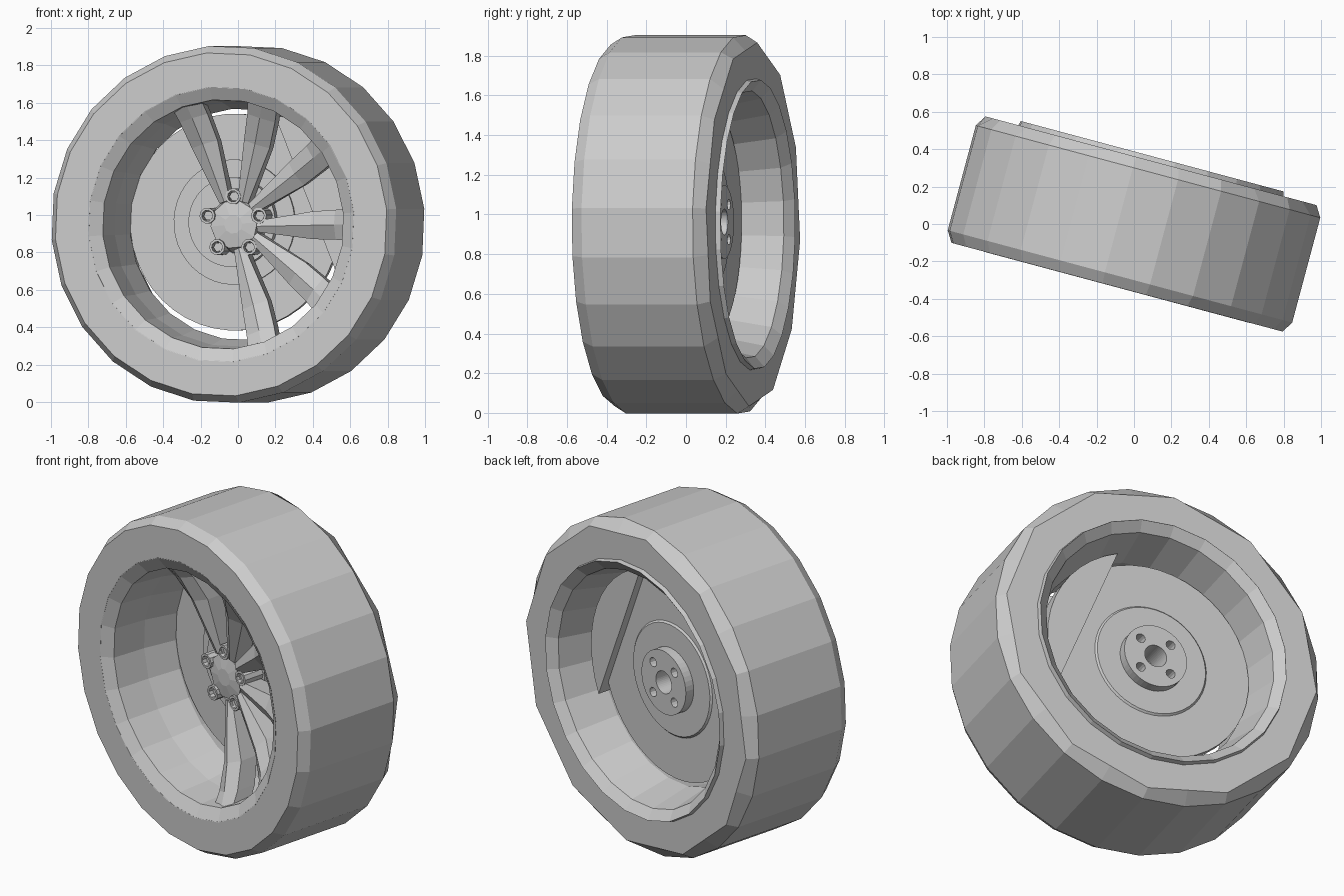
import bpy, bmesh
from math import sin, cos, pi, radians
from mathutils import Matrix, Vector

cube = bpy.data.objects.get("Cube")
if cube:
    bpy.data.objects.remove(cube, do_unlink=True)

SIDES = 24
PHASE = radians(5)
# The brake sits slightly off the wheel centre
BRAKE = Vector((-0.04, 0.012))
# The wheel is steered slightly; everything is built around the y axle first
PLACE = Matrix.Translation((0, 0, 0.95)) @ Matrix.Rotation(radians(-15), 4, 'Z')

grey = bpy.data.materials.new("plain_grey")
grey.use_nodes = True
grey.diffuse_color = (0.6, 0.6, 0.6, 1)
grey.node_tree.nodes["Principled BSDF"].inputs["Base Color"].default_value = (0.6, 0.6, 0.6, 1)


def finish(name, bm):
    bmesh.ops.remove_doubles(bm, verts=bm.verts, dist=0.0005)
    bmesh.ops.recalc_face_normals(bm, faces=bm.faces)
    mesh = bpy.data.meshes.new(name)
    bm.to_mesh(mesh)
    bm.free()
    mesh.materials.append(grey)
    obj = bpy.data.objects.new(name, mesh)
    bpy.context.collection.objects.link(obj)
    obj.matrix_world = PLACE
    return obj


def bridge(bm, a, b):
    n = len(a)
    for i in range(n):
        j = (i + 1) % n
        bm.faces.new((a[i], a[j], b[j], b[i]))


def lathe(name, profile, sides=SIDES, centre=(0, 0), coarse=()):
    """Spin a closed (radius, depth) profile; coarse rings have half the sides."""
    bm = bmesh.new()
    rings = []
    for k, (r, y) in enumerate(profile):
        angles = [PHASE + 2 * pi * i / sides for i in range(sides)]
        pts = [Vector((r * cos(a), y, r * sin(a))) for a in angles]
        if k in coarse:
            for i in range(1, sides, 2):
                pts[i] = (pts[i - 1] + pts[(i + 1) % sides]) / 2
        shift = Vector((centre[0], 0, centre[1]))
        rings.append([bm.verts.new(p + shift) for p in pts])
    for k in range(len(rings)):
        bridge(bm, rings[k], rings[(k + 1) % len(rings)])
    return finish(name, bm)


def polar(r, degrees):
    return Vector((r * cos(radians(degrees)), r * sin(radians(degrees))))


# Tyre with bevelled shoulders, the rear one cut more coarsely
lathe("tyre", [(0.735, -0.35), (0.92, -0.35), (0.957, -0.29), (0.957, 0.29),
               (0.92, 0.35), (0.735, 0.35)], coarse=(4,))

# Rim barrel with a shallow front lip and a flared rear lip
lathe("rim_barrel", [(0.738, -0.351), (0.668, -0.31), (0.655, -0.11), (0.62, 0.08),
                     (0.675, 0.33), (0.73, 0.375), (0.738, 0.345)])

# Brake disc with hub on both sides
disc = lathe("brake_disc", [(0.065, 0.02), (0.24, 0.02), (0.24, 0.07), (0.335, 0.07),
                            (0.335, 0.085), (0.58, 0.085), (0.58, 0.125), (0.33, 0.125),
                            (0.32, 0.135), (0.185, 0.135), (0.185, 0.19), (0.065, 0.19)],
             sides=44, centre=BRAKE)

# Four blind holes in the rear of the hub
for k in range(4):
    cutter = lathe("hole_cutter", [(0, 0.1), (0.027, 0.1), (0.027, 0.23), (0, 0.23)],
                   sides=12, centre=BRAKE + polar(0.125, 45 + 90 * k))
    cutter.hide_render = True
    mod = disc.modifiers.new("hole", 'BOOLEAN')
    mod.object = cutter
    mod.solver = 'EXACT'
    bpy.context.view_layer.objects.active = disc
    bpy.ops.object.modifier_apply(modifier=mod.name)
    bpy.data.objects.remove(cutter, do_unlink=True)

# Brake caliper: a circle segment over one edge of the disc
bm = bmesh.new()
front, back = [], []
for i in range(13):
    x, z = BRAKE + polar(0.63, 22 - 48 + 96 * i / 12)
    front.append(bm.verts.new((x, 0.075, z)))
    back.append(bm.verts.new((x, 0.17, z)))
bridge(bm, front, back)
bm.faces.new(front)
bm.faces.new(back)
finish("brake_caliper", bm)

# Centre cap
lathe("centre_cap", [(0, 0.03), (0.16, 0.03), (0.13, -0.085), (0.05, -0.1), (0, -0.1)], sides=10)

# Wheel bolts sitting in short cups
for k in range(5):
    where = polar(0.15, 90 + 72 * k)
    lathe("bolt_cup", [(0.03, 0.03), (0.043, 0.03), (0.043, -0.105), (0.03, -0.105)],
          sides=10, centre=where)
    lathe("wheel_bolt", [(0, 0.03), (0.026, 0.03), (0.026, -0.08), (0, -0.08)],
          sides=6, centre=where)


def spoke(name, pair_angle, side):
    """Ridged spoke from beside a bolt out to the rim lip."""
    axis = Vector((cos(pair_angle), 0, sin(pair_angle)))
    across = Vector((-sin(pair_angle), 0, cos(pair_angle))) * side
    root = axis * 0.12 + across * 0.05
    tip_angle = pair_angle + side * radians(18)
    tip = Vector((cos(tip_angle), 0, sin(tip_angle))) * 0.715
    along = (tip - root).normalized()
    wide = Vector((-along.z, 0, along.x))
    bm = bmesh.new()
    rings = []
    # share of length, half width, front, ridge, back
    for t, w, f, ridge, b in ((0, 0.03, -0.09, -0.1, 0.02), (0.55, 0.074, -0.15, -0.19, -0.03),
                              (0.8, 0.08, -0.22, -0.25, -0.09), (1, 0.085, -0.31, -0.315, -0.17)):
        c = root.lerp(tip, t)
        section = ((-w, f), (0, ridge), (w, f), (w * 0.85, b), (-w * 0.85, b))
        rings.append([bm.verts.new(c + wide * s + Vector((0, y, 0))) for s, y in section])
    for a, b in zip(rings, rings[1:]):
        bridge(bm, a, b)
    bm.faces.new(rings[0])
    bm.faces.new(rings[-1])
    finish(name, bm)


# Three pairs of spokes
for angle in (90, 18, -54):
    for side in (-1, 1):
        spoke("spoke", radians(angle), side)
